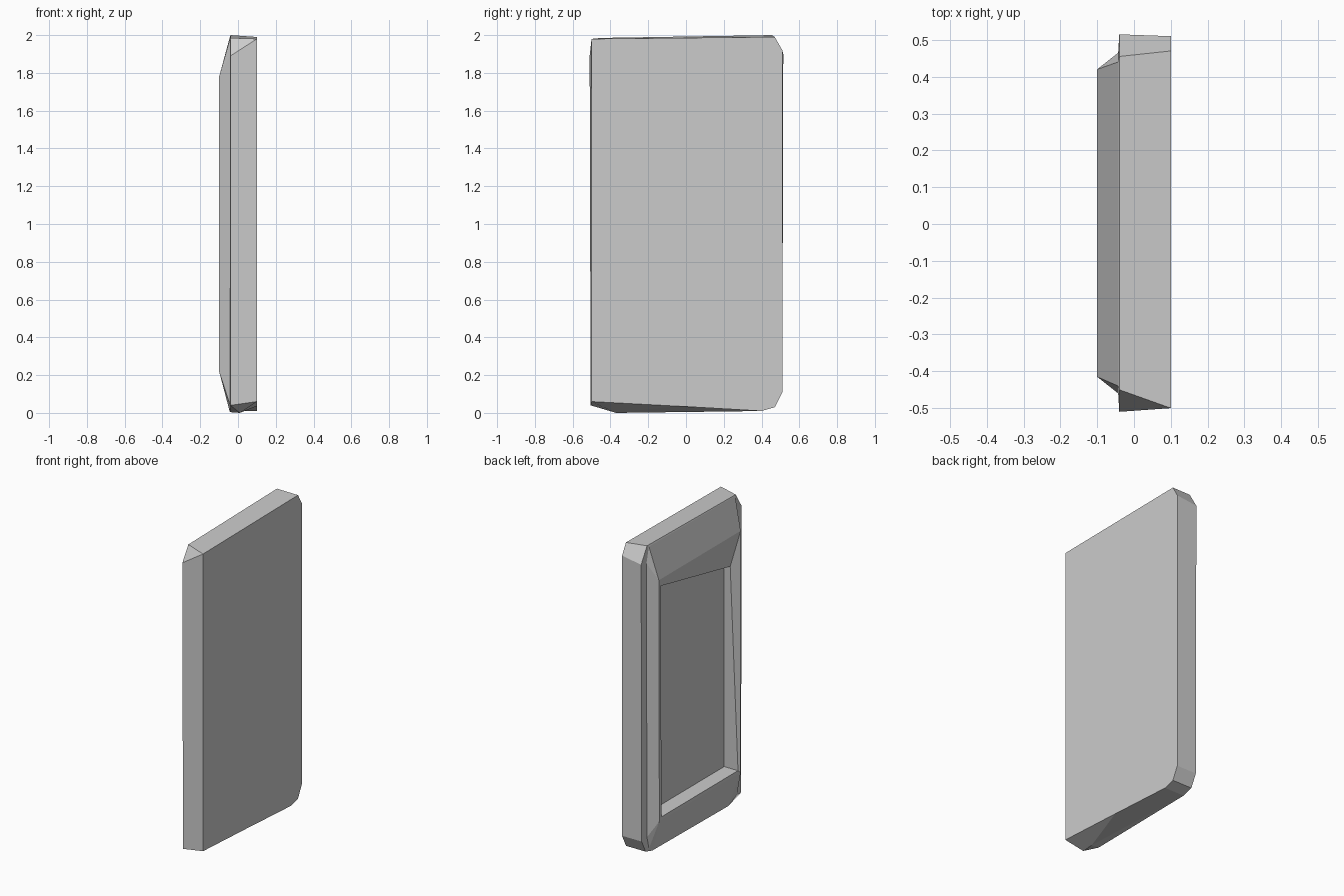
import bpy, bmesh

if "Cube" in bpy.data.objects:
    bpy.data.objects.remove(bpy.data.objects["Cube"])


def ring(x, pts):
    """Section ring in the y-z plane at a given x; a third value overrides x."""
    return [(p[2] if len(p) > 2 else x, p[0], p[1]) for p in pts]


def corners(x, lower_front, lower_back, upper_back, upper_front):
    """Rectangular ring whose corners repeat to match the nine-point outline."""
    a, b, c, d = lower_front, lower_back, upper_back, upper_front
    return ring(x, [a, a, b, b, b, c, c, d, d])


def loft(name, rings):
    bm = bmesh.new()
    loops = [[bm.verts.new(co) for co in r] for r in rings]
    n = len(loops[0])
    for la, lb in zip(loops, loops[1:]):
        for i in range(n):
            j = (i + 1) % n
            bm.faces.new((la[i], la[j], lb[j], lb[i]))
    bm.faces.new(loops[0][::-1])
    bm.faces.new(loops[-1])
    bmesh.ops.remove_doubles(bm, verts=bm.verts, dist=0.0005)
    bmesh.ops.recalc_face_normals(bm, faces=bm.faces)
    mesh = bpy.data.meshes.new(name)
    bm.to_mesh(mesh)
    bm.free()
    ob = bpy.data.objects.new(name, mesh)
    bpy.context.collection.objects.link(ob)
    return ob


# Flat rear plate outline
rear = ring(0.10, [(-.50, .06), (-.05, .036), (.40, .01), (.47, .03), (.51, .11),
                   (.51, 1.92), (.47, 1.99), (-.50, 1.98), (-.50, 1.98)])
# Edge where the side band meets the frame, with clipped corners
side = ring(-0.04, [(-.505, .04), (-.37, 0, .01), (.40, .01), (.47, .03), (.51, .11),
                    (.515, 1.90), (.455, 2.0), (-.45, 1.985), (-.51, 1.89)])
# Narrow ledge along both long sides
ledge = ring(-0.043, [(-.46, .045), (-.37, .004), (.40, .013), (.44, .04), (.46, .12),
                      (.465, 1.89), (.44, 1.99), (-.44, 1.98), (-.46, 1.89)])
# Raised rim of the frame
rim = corners(-0.10, (-.415, .22), (.415, .22), (.42, 1.78), (-.415, 1.78))
# Opening edge, dipping at one upper corner
opening = corners(-0.0985, (-.39, .24), (.39, .24), (.40, 1.735), (-.38, 1.55, -.05))
# Recessed screen floor
floor = corners(0.0, (-.39, .24), (.39, .24), (.39, 1.72), (-.39, 1.55))

loft("slab_body_with_recessed_screen", [rear, side, ledge, rim, opening, floor])
